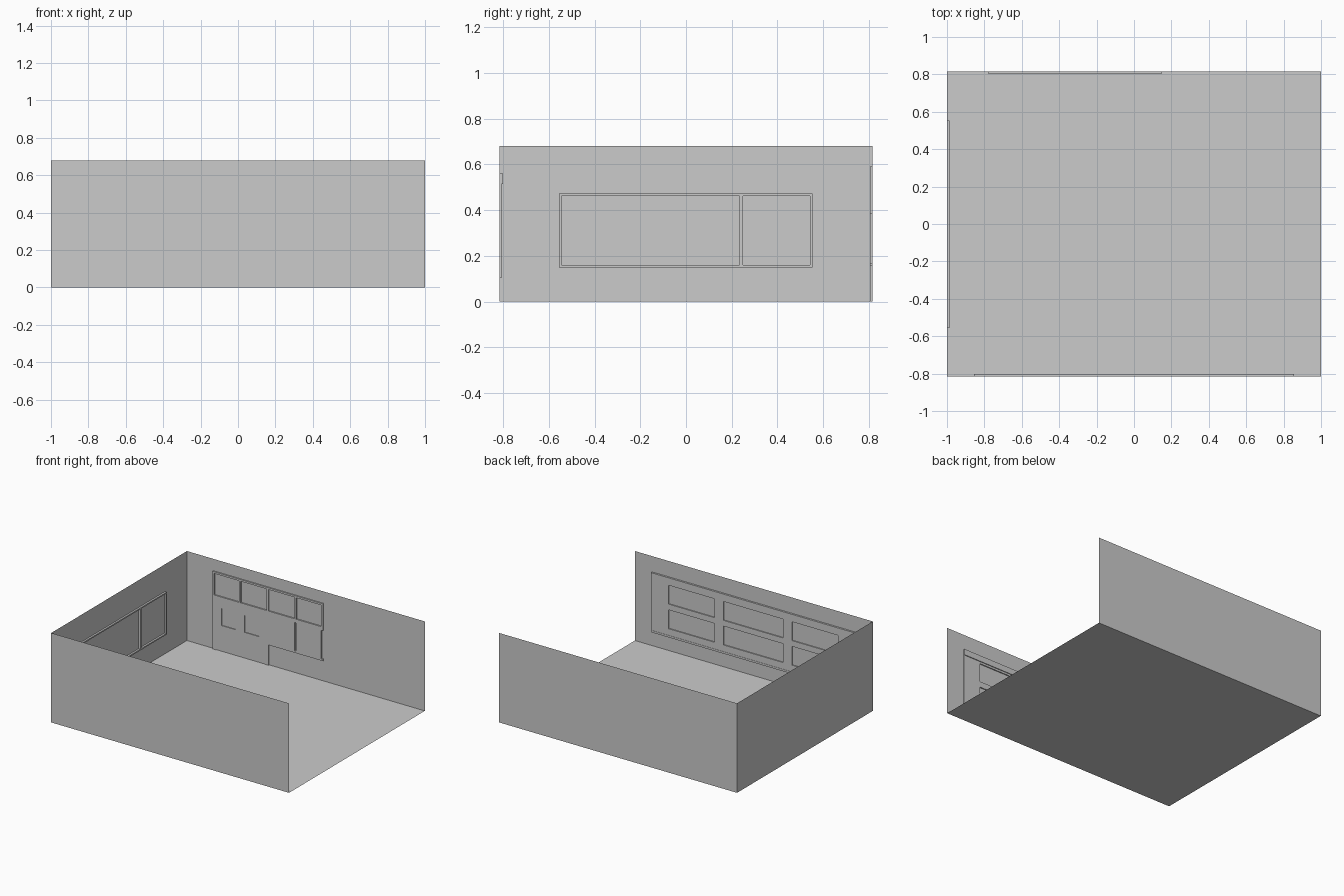
import bpy, bmesh

if "Cube" in bpy.data.objects:
    bpy.data.objects.remove(bpy.data.objects["Cube"])

W, D, H = 1.0, 0.815, 0.68   # half width, half depth, wall height

# wall-space (along, up, out from wall) to world
SIDES = {
    "front": lambda u, v, w: (u, -D + w, v),
    "back": lambda u, v, w: (u, D - w, v),
    "left": lambda u, v, w: (-W + w, u, v),
}


def finish(name, bm):
    me = bpy.data.meshes.new(name)
    bm.to_mesh(me)
    bm.free()
    ob = bpy.data.objects.new(name, me)
    bpy.context.collection.objects.link(ob)
    return ob


def sheet(name, corners):
    bm = bmesh.new()
    bm.faces.new([bm.verts.new(c) for c in corners])
    return finish(name, bm)


def panel(name, side, us, vs, depth, holes=()):
    """Raised panel on a wall: a grid of cells, leaving out the (i, j) holes."""
    bm = bmesh.new()
    grid = [[bm.verts.new((u, v, 0)) for v in vs] for u in us]
    for i in range(len(us) - 1):
        for j in range(len(vs) - 1):
            if (i, j) not in holes:
                bm.faces.new((grid[i][j], grid[i + 1][j],
                              grid[i + 1][j + 1], grid[i][j + 1]))
    ext = bmesh.ops.extrude_face_region(bm, geom=bm.faces[:])
    for g in ext["geom"]:
        if isinstance(g, bmesh.types.BMVert):
            g.co.z = depth
    # drop the hidden back, which lies against the wall
    back = [f for f in bm.faces if all(v.co.z == 0 for v in f.verts)]
    bmesh.ops.delete(bm, geom=back, context='FACES')
    bmesh.ops.delete(bm, geom=[v for v in bm.verts if not v.link_faces], context='VERTS')
    for v in bm.verts:
        v.co = SIDES[side](*v.co)
    bmesh.ops.recalc_face_normals(bm, faces=bm.faces[:])
    return finish(name, bm)


# room shell, open on the right and above
sheet("floor", [(-W, -D, 0), (W, -D, 0), (W, D, 0), (-W, D, 0)])
sheet("front_wall", [(W, -D, 0), (-W, -D, 0), (-W, -D, H), (W, -D, H)])
sheet("back_wall", [(-W, D, 0), (W, D, 0), (W, D, H), (-W, D, H)])
sheet("left_wall", [(-W, -D, 0), (-W, D, 0), (-W, D, H), (-W, -D, H)])

# left wall: wide window with a narrow side light
panel("left_window_frame", "left", [-0.555, -0.545, 0.235, 0.25, 0.543, 0.553],
      [0.15, 0.16, 0.463, 0.473], 0.014, {(1, 1), (3, 1)})

# back wall: four upper lights, two lower lights
t = 0.007
mid = [-0.548, -0.315, -0.082]
us = [-0.78, -0.78 + 2 * t] + [m + s for m in mid for s in (-t, t)] + [0.15 - 2 * t, 0.15]
panel("upper_window_frame", "back", us, [0.385, 0.413, 0.576, 0.59], 0.01,
      {(i, 1) for i in (1, 3, 5, 7)})
panel("lower_window_frame", "back", us[5:], [0.155, 0.169, 0.385], 0.01,
      {(1, 1), (3, 1)})

# back wall: double door with two inset panels inside a jamb
panel("door_jamb", "back", [-0.78, -0.75, -0.335, -0.308], [0, 0.375, 0.385], 0.01, {(1, 0)})
panel("door_leaves", "back", [-0.75, -0.705, -0.587, -0.51, -0.39, -0.335],
      [0, 0.195, 0.325, 0.375], 0.006, {(1, 1), (3, 1)})

# front wall: cabinet-like front with two rows of three recesses, header and sill
half = [0.25, 0.325, 0.713, 0.855]
us = [-u for u in reversed(half)] + half
panel("storage_front", "front", us, [0.12, 0.17, 0.313, 0.357, 0.5, 0.515], 0.008,
      {(i, j) for i in (1, 3, 5) for j in (1, 3)})
panel("storage_header", "front", [-0.855, 0.855], [0.515, 0.56], 0.014)
panel("storage_sill", "front", [-0.855, 0.855], [0.105, 0.12], 0.01)
